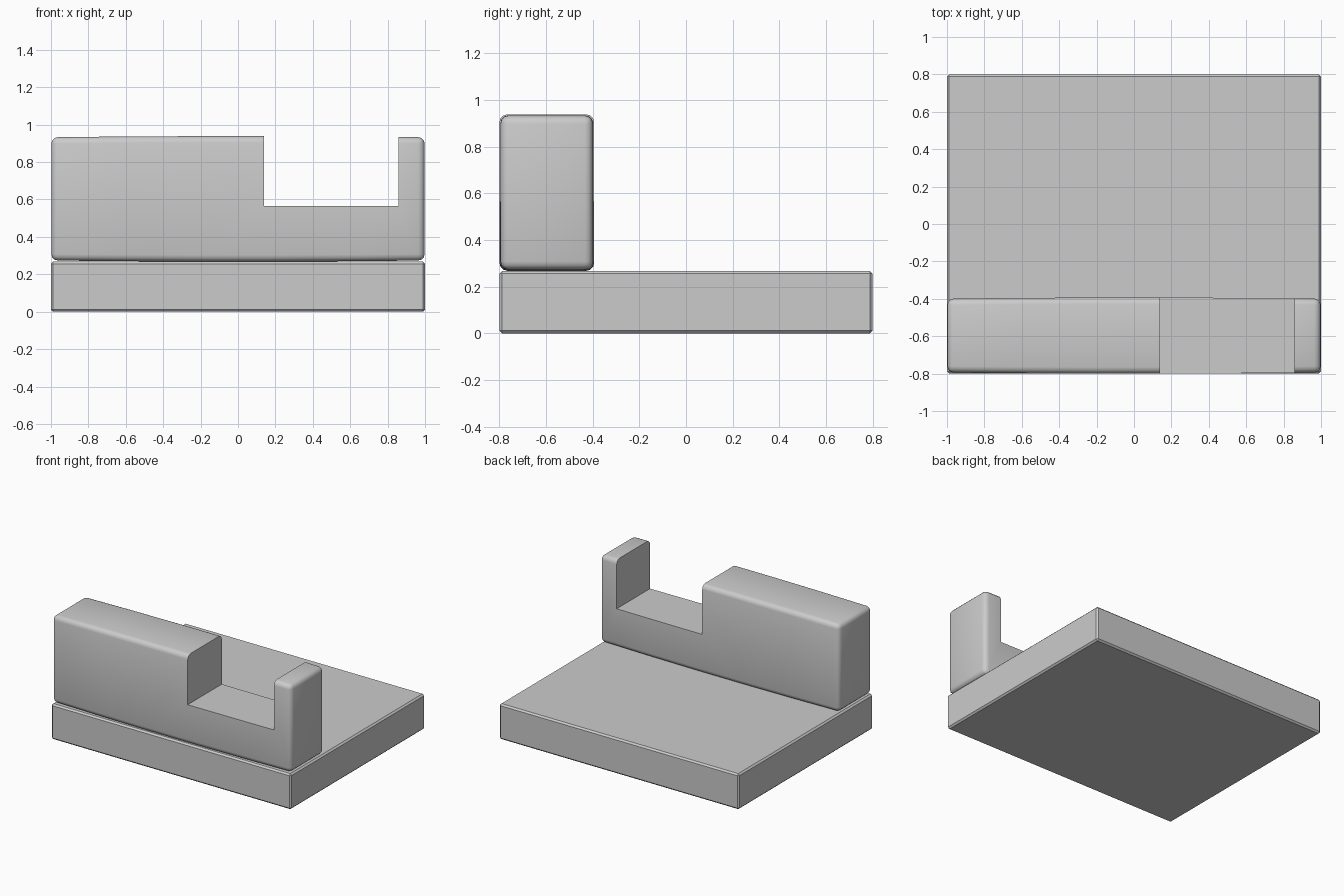
import bpy, bmesh

if "Cube" in bpy.data.objects:
    bpy.data.objects.remove(bpy.data.objects["Cube"])


def rounded_box(name, lo, hi, radius, segments, bulge=0.0):
    """Box between two corners with rounded edges and optional swelling mid-length."""
    size = [h - l for l, h in zip(lo, hi)]
    mid = [(h + l) / 2 for l, h in zip(lo, hi)]
    bm = bmesh.new()
    bmesh.ops.create_cube(bm, size=1)
    for v in bm.verts:
        v.co = [c * s for c, s in zip(v.co, size)]
    if radius:
        bmesh.ops.bevel(bm, geom=bm.edges[:], offset=radius, segments=segments,
                        profile=0.5, affect='EDGES', clamp_overlap=True)
    if bulge:
        for x in (-0.6, -0.2, 0.2, 0.6):
            bmesh.ops.bisect_plane(bm, geom=bm.verts[:] + bm.edges[:] + bm.faces[:],
                                   plane_co=(x, 0, 0), plane_no=(1, 0, 0))
        for v in bm.verts:
            u = 2 * v.co.x / size[0]
            for axis in (1, 2):
                v.co[axis] -= bulge * u * u * 2 * v.co[axis] / size[axis]
    mesh = bpy.data.meshes.new(name)
    bm.to_mesh(mesh)
    bm.free()
    obj = bpy.data.objects.new(name, mesh)
    obj.location = mid
    bpy.context.collection.objects.link(obj)
    return obj


def activate(obj):
    bpy.ops.object.select_all(action='DESELECT')
    obj.select_set(True)
    bpy.context.view_layer.objects.active = obj


# Flat base slab with a fine chamfer
base = rounded_box("base_slab", (-1, -0.8, 0), (1, 0.8, 0.268), 0.012, 1)

# Soft-edged long block resting along the front edge
block = rounded_box("front_block", (-0.998, -0.8, 0.268), (0.998, -0.393, 0.939),
                    0.035, 3, bulge=0.006)

# Square notch cut into the top of the block
cutter = rounded_box("notch_cutter", (0.14, -1, 0.565), (0.857, -0.2, 1.2), 0, 1)
notch = block.modifiers.new("notch", 'BOOLEAN')
notch.operation = 'DIFFERENCE'
notch.solver = 'EXACT'
notch.object = cutter
activate(block)
bpy.ops.object.modifier_apply(modifier=notch.name)
bpy.data.objects.remove(cutter, do_unlink=True)

# Smooth shading on the rounded block, crisp around the notch
activate(block)
bpy.ops.object.shade_smooth_by_angle(angle=0.7)
